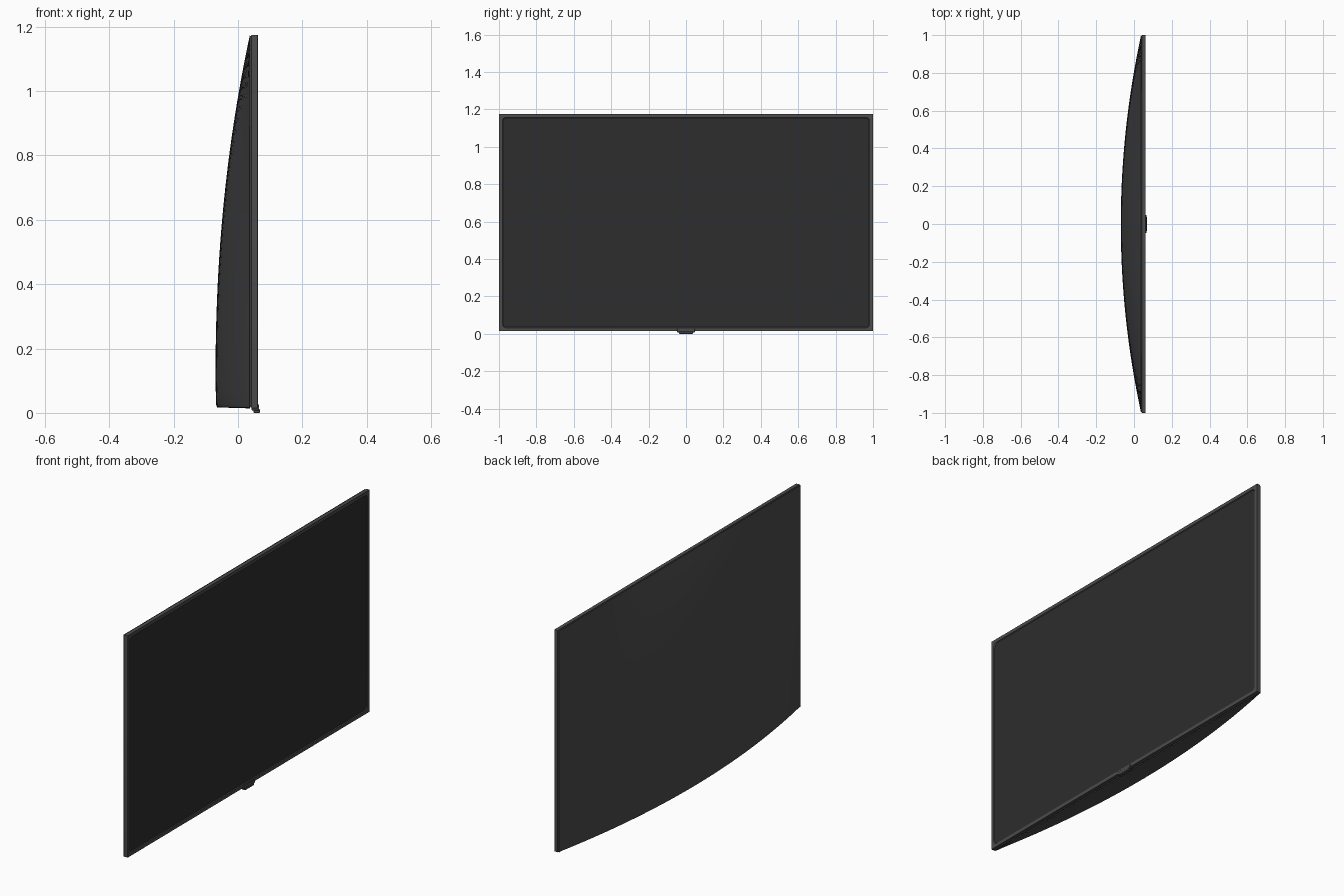
import bpy, bmesh, math

if "Cube" in bpy.data.objects:
    bpy.data.objects.remove(bpy.data.objects["Cube"])

Z0, Z1 = 0.014, 1.175          # bottom and top of the panel


def material(name, v):
    m = bpy.data.materials.new(name)
    m.diffuse_color = (v, v, v, 1)
    m.use_nodes = True
    m.node_tree.nodes["Principled BSDF"].inputs["Base Color"].default_value = m.diffuse_color
    return m


casing = material("charcoal casing", 0.072)
glass = material("dark screen", 0.026)


def finish(bm, name, mat, angle=30):
    bmesh.ops.recalc_face_normals(bm, faces=bm.faces)
    me = bpy.data.meshes.new(name)
    bm.to_mesh(me)
    bm.free()
    ob = bpy.data.objects.new(name, me)
    bpy.context.collection.objects.link(ob)
    me.materials.append(mat)
    bpy.ops.object.select_all(action='DESELECT')
    ob.select_set(True)
    bpy.context.view_layer.objects.active = ob
    bpy.ops.object.shade_smooth_by_angle(angle=math.radians(angle))
    return ob


def ring(bm, x, inset, r, n=5):
    """Rounded rectangle in the YZ plane at depth x."""
    hy, hz, zc = 1 - inset - r, (Z1 - Z0) / 2 - inset - r, (Z0 + Z1) / 2
    vs = []
    for k, (sy, sz) in enumerate(((1, 1), (-1, 1), (-1, -1), (1, -1))):
        for i in range(n + 1):
            a = math.pi / 2 * (k + i / n)
            vs.append(bm.verts.new((x, sy * hy + r * math.cos(a), zc + sz * hz + r * math.sin(a))))
    return vs


def loft(bm, loops, closed_ends):
    rings = [ring(bm, *l) for l in loops]
    for a, b in zip(rings, rings[1:]):
        for i in range(len(a)):
            j = (i + 1) % len(a)
            bm.faces.new((a[i], a[j], b[j], b[i]))
    for e in closed_ends:
        bm.faces.new(rings[e])


# Bezel frame: thin seam at the back, flat rim, small step down to the screen
bm = bmesh.new()
loft(bm, [(0.036, 0.004, 0.002), (0.041, 0.003, 0.002), (0.042, 0.0, 0.002), (0.061, 0.0, 0.002),
          (0.062, 0.001, 0.002), (0.062, 0.018, 0.02), (0.058, 0.021, 0.02)], [0])
finish(bm, "bezel_frame", casing)

# Screen
bm = bmesh.new()
loft(bm, [(0.058, 0.021, 0.02)], [0])
screen = finish(bm, "screen", glass)
if screen.data.polygons[0].normal.x < 0:
    screen.data.flip_normals()

# Bulging back shell: parabola across the width, deepest near the bottom
NY, NZ = 48, 32
bm = bmesh.new()
rows = []
heights = [Z0 + 0.003, Z0 + 0.006] + [Z0 + 0.012 + (Z1 - Z0 - 0.014) * i / NZ for i in range(NZ + 1)]
for k, z in enumerate(heights):
    t = max(0, (z - 0.1) / (Z1 - 0.1))
    depth = 0.107 * (1 - t ** 2.15) - 0.05 * max(0, 0.1 - z) * 0.5
    depth *= (0.965, 0.985)[k] if k < 2 else 1
    rows.append([bm.verts.new((0.037 - depth * (1 - y * y), y * 0.998, z))
                 for y in (-1 + 2 * j / NY for j in range(NY + 1))])
# straight bottom edge meeting the frame
rows.insert(0, [bm.verts.new((0.0375, v.co.y, Z0)) for v in rows[0]])
for a, b in zip(rows, rows[1:]):
    for j in range(NY):
        bm.faces.new((a[j], a[j + 1], b[j + 1], b[j]))
finish(bm, "back_shell", casing, 40)


# Sensor tab under the bottom edge, in two steps
def box(name, lo, hi):
    bm = bmesh.new()
    bmesh.ops.create_cube(bm, size=1)
    for v in bm.verts:
        v.co = [(a + b) / 2 + c * (b - a) for a, b, c in zip(lo, hi, v.co)]
    bmesh.ops.bevel(bm, geom=bm.edges[:], offset=0.0015, segments=1, affect='EDGES')
    finish(bm, name, casing)


box("sensor_tab_upper", (0.042, -0.047, 0.008), (0.066, 0.047, 0.026))
box("sensor_tab_lower", (0.048, -0.037, 0.0), (0.068, 0.037, 0.012))
